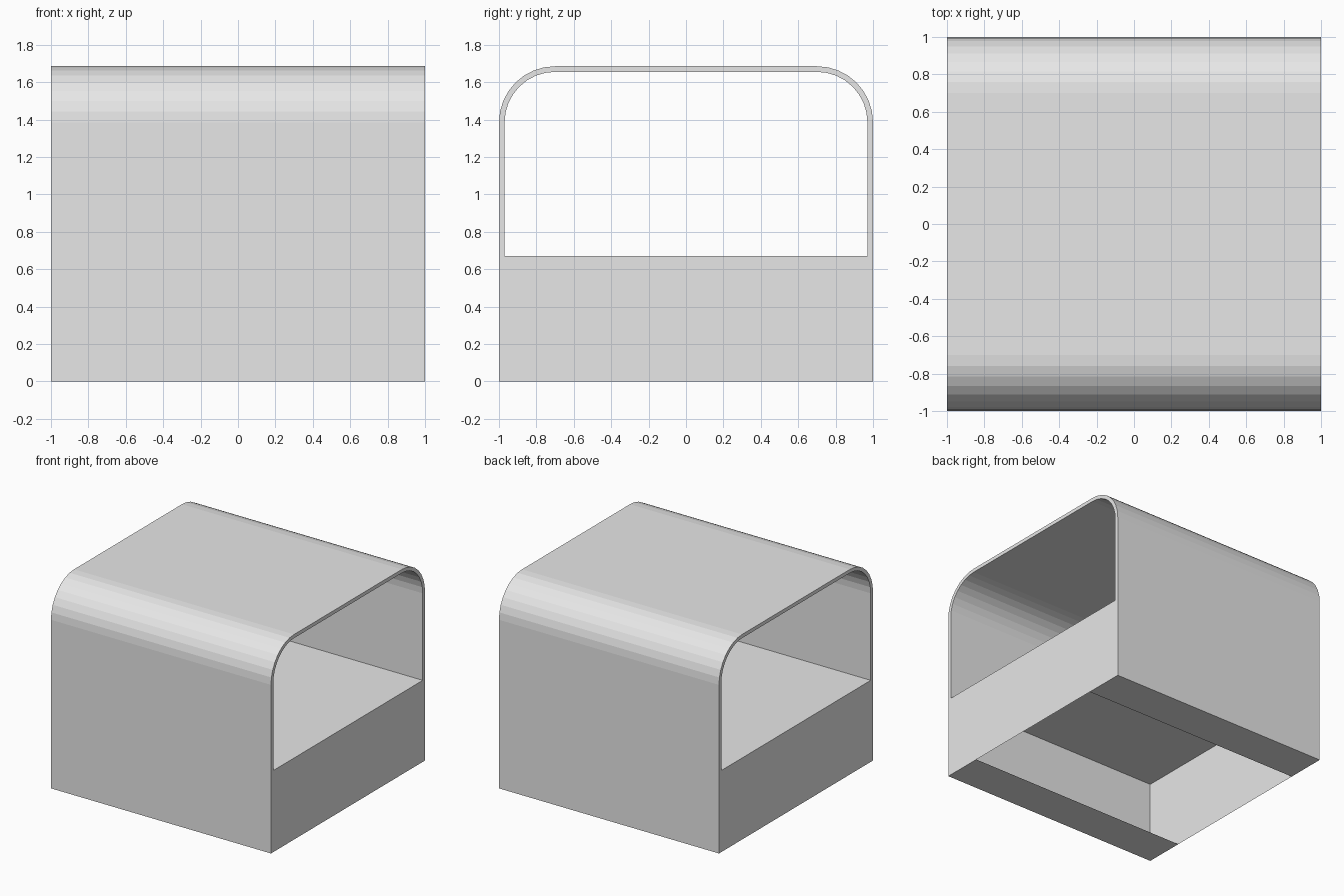
import bpy, bmesh, math

if "Cube" in bpy.data.objects:
    bpy.data.objects.remove(bpy.data.objects["Cube"])

grey = bpy.data.materials.new("light grey")
grey.diffuse_color = (0.8, 0.8, 0.8, 1)
grey.use_nodes = True
grey.node_tree.nodes["Principled BSDF"].inputs["Base Color"].default_value = grey.diffuse_color

FLOOR, TOP, R, T = 0.67, 1.685, 0.30, 0.03


def add_object(name, quads):
    """Build a flat-shaded mesh from a list of quads, welding shared corners."""
    bm = bmesh.new()
    for q in quads:
        bm.faces.new([bm.verts.new(p) for p in q])
    bmesh.ops.remove_doubles(bm, verts=bm.verts, dist=1e-5)
    bmesh.ops.recalc_face_normals(bm, faces=bm.faces)
    me = bpy.data.meshes.new(name)
    bm.to_mesh(me)
    bm.free()
    me.materials.append(grey)
    ob = bpy.data.objects.new(name, me)
    bpy.context.collection.objects.link(ob)
    return ob


def arch(inset, n=8):
    """Rounded arch outline in (y, z), from the left foot to the right foot."""
    r = R - inset
    half = [(-1 + inset, FLOOR)]
    for i in range(n + 1):
        a = math.radians(90 * i / n)
        half.append((-1 + R - r * math.cos(a), TOP - R + r * math.sin(a)))
    return half + [(-y, z) for y, z in reversed(half)]


def strip(a, b, xa, xb):
    """Quads between two outlines placed at xa and xb."""
    return [[(xa, *a[i]), (xa, *a[i + 1]), (xb, *b[i + 1]), (xb, *b[i])]
            for i in range(len(a) - 1)]


# Thin rounded cover, open at both ends
outer, inner = arch(0), arch(T)
add_object("arched_cover",
           strip(outer, outer, -1, 1) + strip(inner, inner, -1, 1)
           + strip(outer, inner, -1, -1) + strip(outer, inner, 1, 1))

# Hollow base: deck, side walls and end panels
base = [[(-1, -1, FLOOR), (1, -1, FLOOR), (1, 1, FLOOR), (-1, 1, FLOOR)]]
for s in (-1, 1):
    base.append([(-1, s, 0), (1, s, 0), (1, s, FLOOR), (-1, s, FLOOR)])
    base.append([(s, -1, 0), (s, 1, 0), (s, 1, FLOOR), (s, -1, FLOOR)])
# Flat lips under the base, leaving the middle open
    base.append([(-1, s, 0), (1, s, 0), (1, s * 0.67, 0), (-1, s * 0.67, 0)])
add_object("hollow_base", base)
